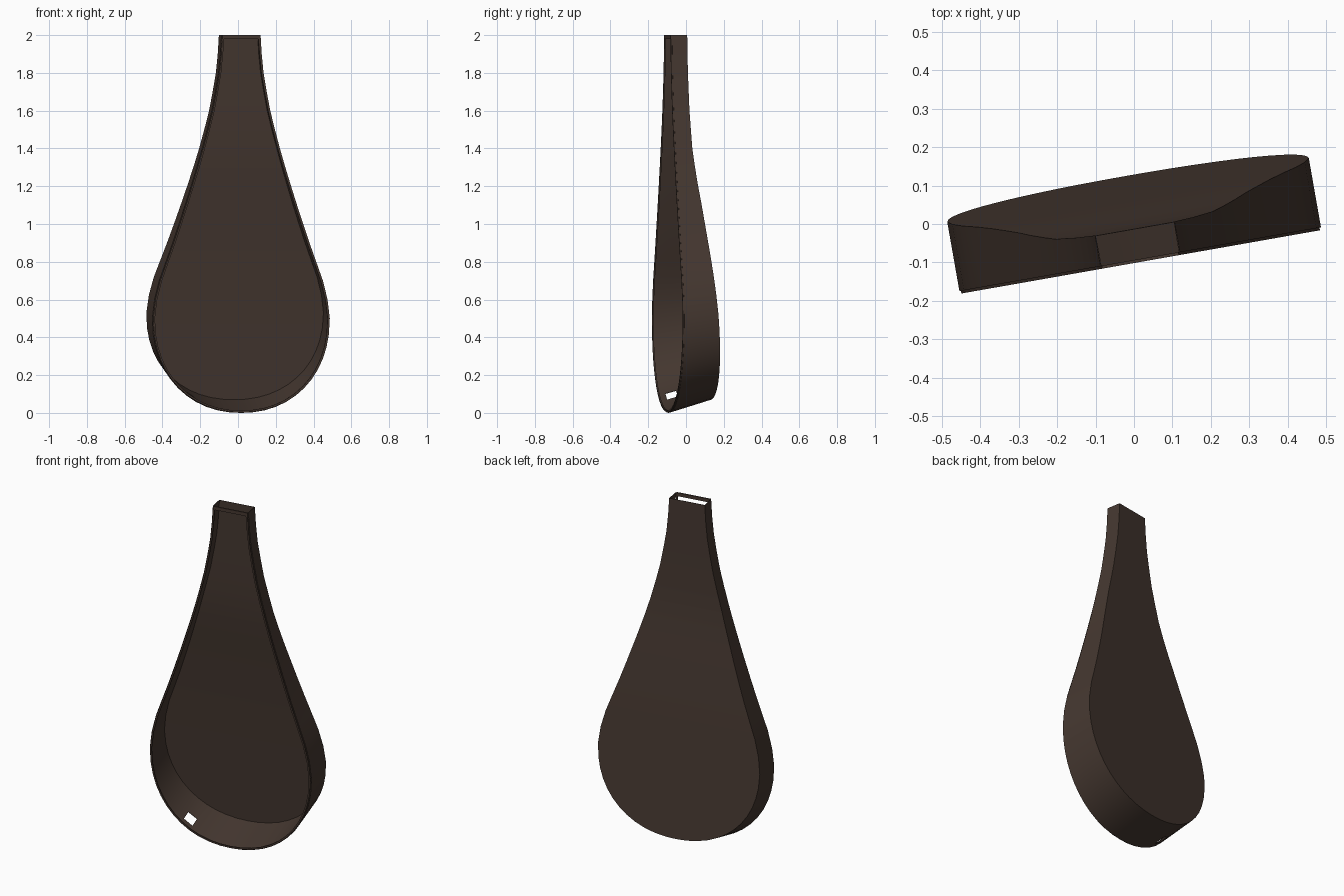
import bpy, bmesh, math
from mathutils import Vector

if "Cube" in bpy.data.objects:
    bpy.data.objects.remove(bpy.data.objects["Cube"])

ANG = math.radians(10)          # the whole piece is turned about z
V_FRONT = -0.093                # local depth of the open front
# Back profile (z, local depth): shallow straight neck, deepening to the bowl
BACK = [(2.1, -.013), (2.0, -.012), (1.8, -.011), (1.6, -.009), (1.4, -.003),
        (1.25, .011), (1.1, .031), (.85, .060), (.55, .088), (.3, .108),
        (.05, .128), (-.1, .14)]


def back_depth(z):
    for (z0, v0), (z1, v1) in zip(BACK, BACK[1:]):
        if z >= z1:
            return v0 + (v1 - v0) * (z0 - z) / (z0 - z1)
    return BACK[-1][1]


def place(u, v, z):
    c, s = math.cos(ANG), math.sin(ANG)
    return (u * c - v * s, u * s + v * c, z)


def make_object(name, bm, mat):
    me = bpy.data.meshes.new(name)
    bm.to_mesh(me)
    bm.free()
    me.materials.append(mat)
    ob = bpy.data.objects.new(name, me)
    bpy.context.collection.objects.link(ob)
    bpy.ops.object.select_all(action='DESELECT')
    ob.select_set(True)
    bpy.context.view_layer.objects.active = ob
    return ob


brown = bpy.data.materials.new("dark_brown")
brown.diffuse_color = (0.058, 0.038, 0.029, 1)
brown.use_nodes = True
brown.node_tree.nodes["Principled BSDF"].inputs["Base Color"].default_value = brown.diffuse_color

# Teardrop outline: neck half-widths from z = 2 down, then a full round bowl
neck = [.105, .111, .121, .138, .157, .182, .209, .238, .269, .301,
        .334, .368, .404, .440, .465]
right = [(w, 2 - 0.1 * i) for i, w in enumerate(neck)]
for k in range(12, 0, -1):
    a = math.radians(7.5 * k - (1.2 if k < 12 else 0))
    right.append((0.477 * math.sin(a) ** 0.93,
                  0.5 - 0.5 * max(math.cos(a), 0) ** 0.93))
outline = right + [(0.0, 0.0)] + [(-u, z) for u, z in reversed(right)]
n = len(outline)


def depth_point(u, z, t):
    """Point on the wall, t = 0 at the front and 1 at the sloping back."""
    zb = z + 0.068 * (1 - z / 2) ** 3
    return place(u, V_FRONT + t * (back_depth(zb) - V_FRONT), z + t * (zb - z))


# Shell: side wall and back plate, open at the front and at the neck
bm = bmesh.new()
rows = [[bm.verts.new(depth_point(u, z, t)) for u, z in outline]
        for t in (0, 0.16, 0.43, 1)]
hole = n // 2 + 4               # wall segment with the small square hole
for r in range(3):
    for i in range(n - 1):
        if r == 1 and i == hole:
            continue
        bm.faces.new((rows[r][i], rows[r][i + 1],
                      rows[r + 1][i + 1], rows[r + 1][i]))
# Back plate in level strips, so it follows the back profile
b = rows[3]
for i in range(n // 2):
    j = n - 1 - i
    strip = [b[i], b[i + 1], b[j - 1], b[j]]
    if i + 1 == j - 1:
        strip.pop(2)
    bm.faces.new(strip)
shell = make_object("teardrop_shell", bm, brown)
mod = shell.modifiers.new("thickness", 'SOLIDIFY')
mod.thickness = 0.003
mod.offset = -1
bpy.ops.object.modifier_apply(modifier=mod.name)
bpy.ops.object.shade_smooth_by_angle(angle=math.radians(30))


# Front rim: thin raised band following the outline, closed across the neck
def inset(d, top):
    pts = []
    for i in range(n):
        a = Vector(outline[max(i - 1, 0)])
        b = Vector(outline[min(i + 1, n - 1)])
        t = (b - a).normalized()
        p = Vector(outline[i]) + Vector((t.y, -t.x)) * d
        pts.append((p.x, top if i in (0, n - 1) else p.y))
    return pts


bm = bmesh.new()
loops = [[bm.verts.new(place(u, v, z)) for u, z in inset(d, top)]
         for d, top, v in ((0.004, 2.0, -0.1), (0.013, 1.98, -0.1),
                           (0.013, 1.98, -0.092), (0.004, 2.0, -0.092))]
for k in range(4):
    p, q = loops[k], loops[(k + 1) % 4]
    for i in range(n):
        j = (i + 1) % n
        bm.faces.new((p[i], p[j], q[j], q[i]))
bmesh.ops.recalc_face_normals(bm, faces=bm.faces[:])
make_object("front_rim", bm, brown)
bpy.ops.object.shade_smooth_by_angle(angle=math.radians(30))
